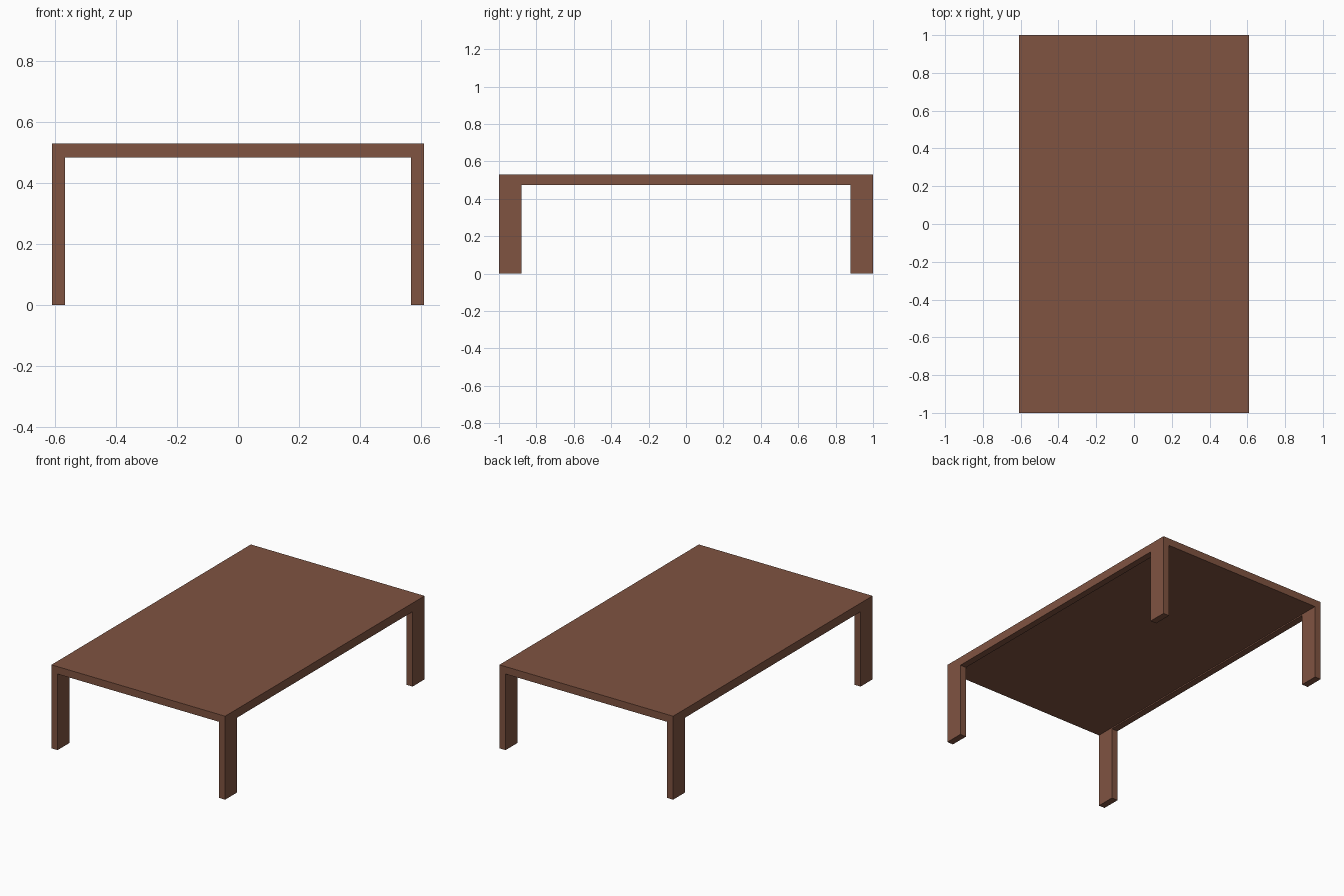
import bpy

if "Cube" in bpy.data.objects:
    bpy.data.objects.remove(bpy.data.objects["Cube"])

W, D, H = 0.61, 1.0, 0.53        # half width, half depth, height
UNDER = 0.483                    # underside of the top
RAIL_UNDER = 0.475               # underside of the long rails
LEG_X, LEG_Y = 0.043, 0.12       # leg section

wood = bpy.data.materials.new("brown wood")
wood.diffuse_color = (0.215, 0.087, 0.053, 1.0)
wood.use_nodes = True
wood.node_tree.nodes["Principled BSDF"].inputs["Base Color"].default_value = wood.diffuse_color


def box(name, lo, hi):
    """Axis-aligned box between two corners."""
    bpy.ops.mesh.primitive_cube_add(size=1, location=[(a + b) / 2 for a, b in zip(lo, hi)])
    ob = bpy.context.object
    ob.name = name
    ob.scale = [b - a for a, b in zip(lo, hi)]
    bpy.ops.object.transform_apply(location=False, rotation=False, scale=True)
    ob.data.materials.append(wood)
    return ob


# Table top
box("table_top", (-W, -D, UNDER), (W, D, H))

for sx, side in ((-1, "left"), (1, "right")):
    x0, x1 = sorted((sx * W, sx * (W - LEG_X)))
    # Shallow rail under each long edge, between the legs
    box(side + "_rail", (x0, -D + LEG_Y, RAIL_UNDER), (x1, D - LEG_Y, UNDER))
    # Corner legs, flush with the top's edges
    for sy, end in ((-1, "front"), (1, "back")):
        y0, y1 = sorted((sy * D, sy * (D - LEG_Y)))
        box(f"{end}_{side}_leg", (x0, y0, 0), (x1, y1, UNDER))
